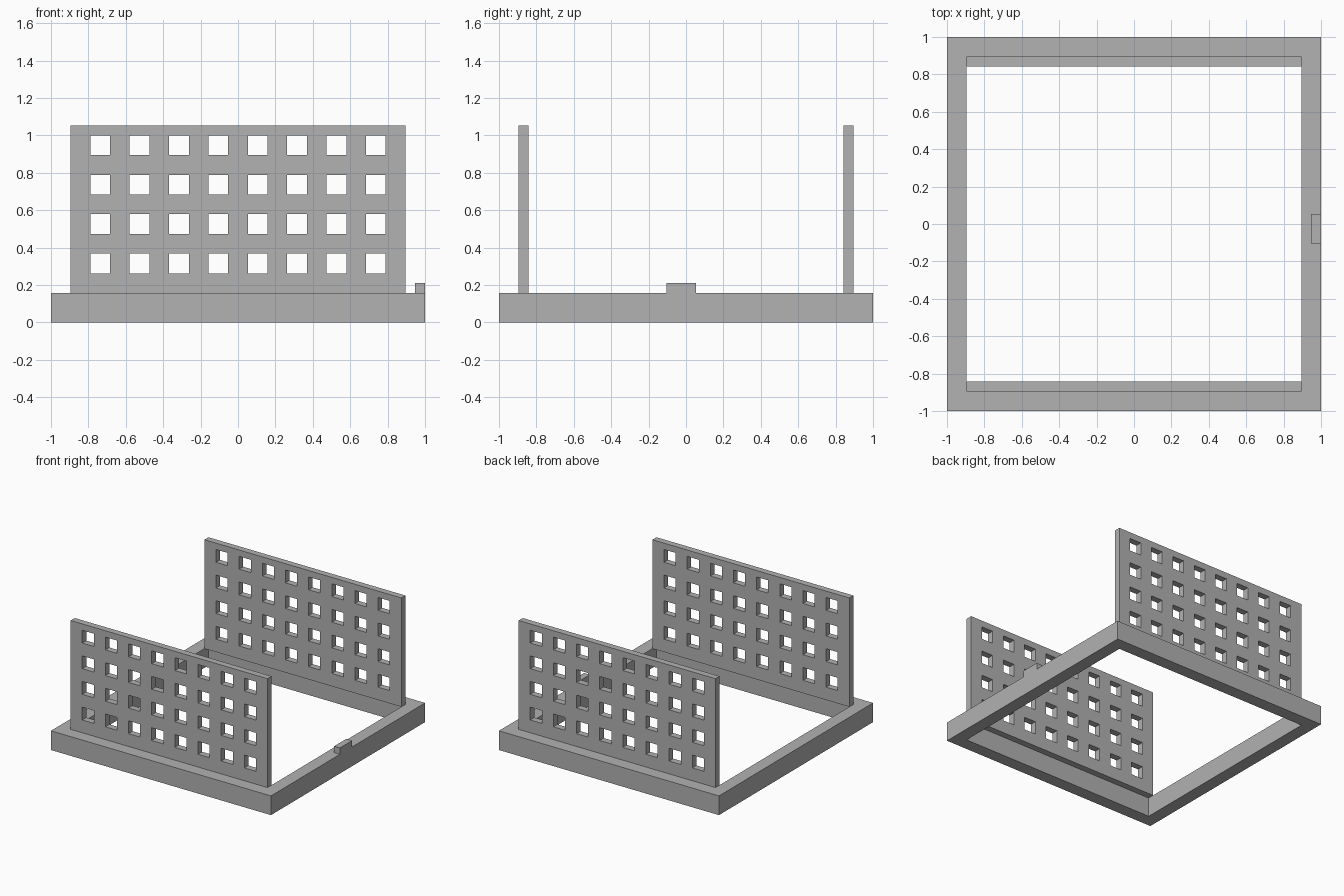
import bpy
import bmesh
from mathutils import Vector

if "Cube" in bpy.data.objects:
    bpy.data.objects.remove(bpy.data.objects["Cube"], do_unlink=True)

U = 1 / 19  # one module; the base is 38 modules wide

grey = bpy.data.materials.new("plain_grey")
grey.use_nodes = True
colour = (0.445, 0.445, 0.445, 1)
grey.diffuse_color = colour
grey.node_tree.nodes["Principled BSDF"].inputs["Base Color"].default_value = colour


def pierced_slab(name, cuts_a, cuts_b, axis_b, origin, depth):
    """Grid of cells along x and axis_b, open where both indices are odd, extruded by depth."""
    bm = bmesh.new()
    axis_b, origin, depth = Vector(axis_b), Vector(origin), Vector(depth)
    grid = [[bm.verts.new((origin + Vector((a, 0, 0)) + axis_b * b) * U)
             for b in cuts_b] for a in cuts_a]
    for i in range(len(cuts_a) - 1):
        for j in range(len(cuts_b) - 1):
            if not (i % 2 and j % 2):
                bm.faces.new((grid[i][j], grid[i + 1][j],
                              grid[i + 1][j + 1], grid[i][j + 1]))
    out = bmesh.ops.extrude_face_region(bm, geom=bm.faces[:], use_keep_orig=True)
    moved = [g for g in out["geom"] if isinstance(g, bmesh.types.BMVert)]
    bmesh.ops.translate(bm, verts=moved, vec=depth * U)
    bmesh.ops.recalc_face_normals(bm, faces=bm.faces)
    mesh = bpy.data.meshes.new(name)
    bm.to_mesh(mesh)
    bm.free()
    mesh.materials.append(grey)
    obj = bpy.data.objects.new(name, mesh)
    bpy.context.collection.objects.link(obj)
    return obj


# Square base frame with an open middle
rail = [-19, -17, 17, 19]
pierced_slab("base_frame", rail, rail, (0, 1, 0), (0, 0, 0), (0, 0, 3))

# Two upright walls with rows of square windows, set just inside the frame
columns = list(range(-17, 18, 2))
rows = list(range(3, 20, 2)) + [20]
for name, y in (("front_wall", -17), ("back_wall", 16)):
    pierced_slab(name, columns, rows, (0, 0, 1), (0, y, 0), (0, 1, 0))

# Small tab on the left rail
pierced_slab("rail_tab", [18, 19], [-2, 1], (0, 1, 0), (0, 0, 3), (0, 0, 1))
